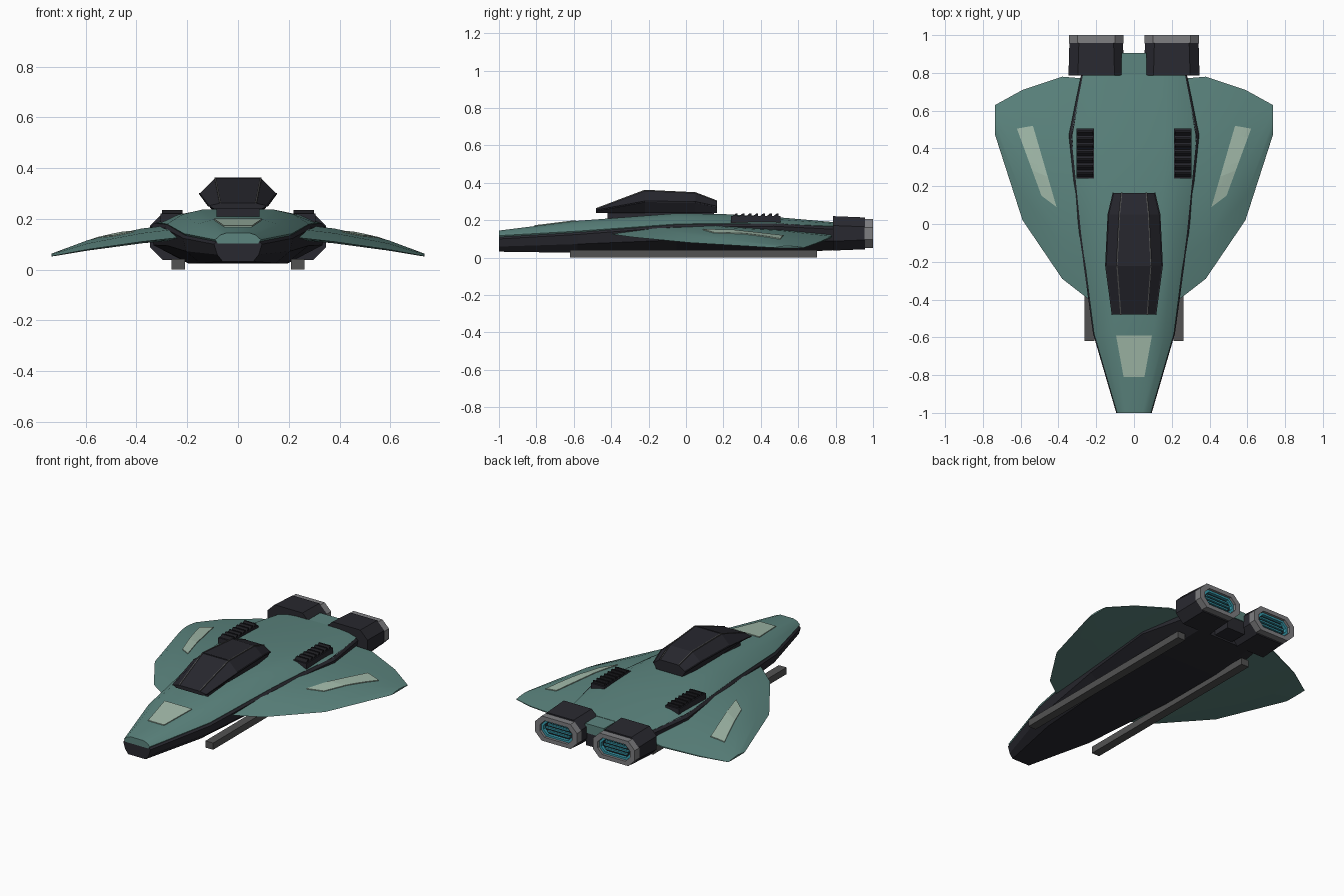
import bpy, bmesh, math
from mathutils import Vector
from mathutils.bvhtree import BVHTree

if "Cube" in bpy.data.objects:
    bpy.data.objects.remove(bpy.data.objects["Cube"])


def material(name, r, g, b):
    m = bpy.data.materials.new(name)
    m.diffuse_color = (r, g, b, 1)
    m.use_nodes = True
    m.node_tree.nodes["Principled BSDF"].inputs["Base Color"].default_value = m.diffuse_color
    return m


TEAL = material("teal_paint", 0.107, 0.235, 0.212)
DARK = material("dark_hull", 0.022, 0.022, 0.029)
GLASS = material("dark_canopy", 0.020, 0.020, 0.027)
PALE = material("pale_panel", 0.36, 0.49, 0.40)
GREY = material("nozzle_grey", 0.21, 0.21, 0.22)
SKID = material("skid_grey", 0.085, 0.085, 0.085)
GLOW = material("engine_glow", 0.04, 0.33, 0.42)
BLACK = material("vent_black", 0.012, 0.012, 0.015)


def finish(name, bm, mat, smooth=None):
    bmesh.ops.recalc_face_normals(bm, faces=bm.faces)
    me = bpy.data.meshes.new(name)
    bm.to_mesh(me)
    bm.free()
    me.materials.append(mat)
    ob = bpy.data.objects.new(name, me)
    bpy.context.collection.objects.link(ob)
    if smooth:
        bpy.ops.object.select_all(action='DESELECT')
        ob.select_set(True)
        bpy.context.view_layer.objects.active = ob
        bpy.ops.object.shade_smooth_by_angle(angle=math.radians(smooth))
    return ob


def loft(name, rings, mat, smooth=None, caps=True):
    """Skin a list of closed rings; without caps the last ring joins the first."""
    bm = bmesh.new()
    vs = [[bm.verts.new(p) for p in r] for r in rings]
    n = len(rings[0])
    pairs = list(zip(vs, vs[1:])) + ([] if caps else [(vs[-1], vs[0])])
    for a, b in pairs:
        for i in range(n):
            j = (i + 1) % n
            bm.faces.new((a[i], a[j], b[j], b[i]))
    if caps:
        bm.faces.new(vs[0])
        bm.faces.new(vs[-1])
    return finish(name, bm, mat, smooth)


def box(name, x0, x1, y0, y1, z0, z1, mat):
    ring = lambda y: [(x0, y, z0), (x1, y, z0), (x1, y, z1), (x0, y, z1)]
    return loft(name, [ring(y0), ring(y1)], mat)


def section(y, half):
    """Full cross-section from its right half, listed top to bottom."""
    return [(x, y, z) for x, z in half] + [(-x, y, z) for x, z in reversed(half)]


def octagon(cx, cz, hx, hz, c, y):
    pts = [(hx, hz - c), (hx - c, hz), (c - hx, hz), (-hx, hz - c),
           (-hx, c - hz), (c - hx, -hz), (hx - c, -hz), (hx, c - hz)]
    return [(cx + x, y, cz + z) for x, z in pts]


def decal(name, corners, target, mat, nu=4, nv=8):
    """Thin plate draped on the target from above."""
    tree = BVHTree.FromPolygons([v.co for v in target.data.vertices],
                                [p.vertices for p in target.data.polygons])
    a, b, c, d = [Vector((*p, 1)) for p in corners]
    bm = bmesh.new()
    layers = []
    for lift in (0.005, -0.003):
        g = []
        for i in range(nu + 1):
            row = []
            for j in range(nv + 1):
                p = a.lerp(b, i / nu).lerp(d.lerp(c, i / nu), j / nv)
                hit = tree.ray_cast(p, Vector((0, 0, -1)))[0]
                row.append(bm.verts.new((p.x, p.y, hit.z + lift)))
            g.append(row)
        layers.append(g)
        for i in range(nu):
            for j in range(nv):
                bm.faces.new((g[i][j], g[i + 1][j], g[i + 1][j + 1], g[i][j + 1]))
    edge = ([(i, 0) for i in range(nu)] + [(nu, j) for j in range(nv)]
            + [(i, nv) for i in range(nu, 0, -1)] + [(0, j) for j in range(nv, 0, -1)])
    t, u = layers
    for (i, j), (k, l) in zip(edge, edge[1:] + edge[:1]):
        bm.faces.new((t[i][j], t[k][l], u[k][l], u[i][j]))
    return finish(name, bm, mat)


# Upper shell: y, edge half width, edge z, top half width, top z
shell = [(-1.0, .090, .118, .045, .145), (-.58, .212, .142, .10, .197),
         (-.05, .280, .180, .14, .237), (.20, .305, .184, .15, .233),
         (.47, .332, .182, .16, .218), (.79, .270, .168, .15, .190)]
rings = []
for y, w, ze, wt, zt in shell:
    ws = wt + (w - wt) * .55
    rings.append(section(y, [(wt, zt), (ws, ze + (zt - ze) * .68), (w, ze),
                             (w - .01, ze - .014)]))
upper = loft("upper_shell", rings, TEAL, 25)

# Lower hull: y, top half width, top z, bottom half width, bottom z
lower = [(-1.0, .094, .108, .060, .032), (-.58, .217, .132, .150, .026),
         (-.05, .290, .172, .190, .024), (.47, .345, .176, .195, .024),
         (.79, .280, .160, .180, .040)]
loft("lower_hull", [section(y, [(w - .015, z + .008), (w, z - .008),
                                (w - .012, z * .55), (wb, zb)])
                    for y, w, z, wb, zb in lower], DARK)

# Tail block between the engines
box("tail_top", -.065, .065, .77, .905, .13, .188, TEAL)
box("tail_base", -.062, .062, .77, .90, .05, .13, DARK)

# Canopy: y, widest half width and z, top half width and z, bottom half width
cabin = [(-.48, .115, .252, .070, .262, .095), (-.22, .150, .300, .090, .360, .105),
         (.05, .137, .297, .077, .347, .105), (.165, .110, .272, .065, .303, .09)]
loft("canopy", [section(y, [(wt, zt), (w, z), (wb, .238 if y > -.4 else .24)])
                for y, w, z, wt, zt, wb in cabin], GLASS)
box("canopy_base", -.085, .085, -.42, .15, .20, .242, DARK)


def strut(name, a, b, r, mat):
    a, b = Vector(a), Vector(b)
    q = (b - a).to_track_quat('Z', 'Y')
    sq = [Vector((r, r, 0)), Vector((-r, r, 0)), Vector((-r, -r, 0)), Vector((r, -r, 0))]
    loft(name, [[p + q @ s for s in sq] for p in (a, b)], mat)


for s in (-1, 1):
    side = "right" if s > 0 else "left"
    # Canopy frame along ridges and belt
    for k, (p, q) in enumerate(zip(cabin, cabin[1:])):
        strut(f"{side}_canopy_ridge_{k}", (s * p[3], p[0], p[4]), (s * q[3], q[0], q[4]), .003, SKID)
        strut(f"{side}_canopy_belt_{k}", (s * p[1], p[0], p[2]), (s * q[1], q[0], q[2]), .003, DARK)

    # Wing: x, leading y, trailing y, leading z, trailing z, upper camber
    stations = [(.20, -.43, .765, .130, .125, .056), (.38, -.29, .78, .110, .110, .052),
                (.59, .02, .71, .080, .080, .037), (.735, .47, .63, .053, .053, .010)]
    rings = []
    for x, ya, yb, za, zb, h in stations:
        at = lambda t, c: (s * x, ya + (yb - ya) * t, za + (zb - za) * t + h * c)
        rings.append([at(0, 0), at(.18, .65), at(.45, 1), at(.75, .65), at(1, .08),
                      at(1, -.05), at(.6, -.12), at(.25, -.12)])
    wing = loft(f"{side}_wing", rings, TEAL, 25)
    decal(f"{side}_wing_panel", [(s * .41, .09), (s * .49, .15), (s * .62, .505), (s * .535, .52)],
          wing, PALE)

    # Louvred deck vent
    vx0, vx1 = sorted((s * .212, s * .305))
    box(f"{side}_vent_base", vx0, vx1, .24, .505, .18, .222, DARK)
    for k in range(7):
        y = .248 + k * .0365
        loft(f"{side}_vent_slat_{k}",
             [[(x, y, .221), (x, y + .028, .221), (x, y + .028, .236), (x, y + .018, .236)]
              for x in (vx0 + .006, vx1 - .006)], BLACK)

    # Landing skid
    sx0, sx1 = sorted((s * .209, s * .262))
    box(f"{side}_skid", sx0, sx1, -.62, .70, 0, .042, SKID)

    # Engine pod, nozzle ring and glowing grille
    cx, cz = s * .200, .130
    loft(f"{side}_engine", [octagon(cx, cz, hx, hz, .05, y) for hx, hz, y in
                            ((.147, .092, .785), (.142, .085, .958))], DARK)
    loft(f"{side}_nozzle", [octagon(cx, cz, hx, hz, c, y) for hx, hz, c, y in
                            ((.145, .077, .045, .955), (.145, .077, .045, 1.0),
                             (.112, .052, .033, 1.0), (.112, .052, .033, .955))],
         GREY, caps=False)
    loft(f"{side}_nozzle_back", [octagon(cx, cz, .115, .055, .033, y) for y in (.950, .966)], BLACK)
    loft(f"{side}_glow_ring", [octagon(cx, cz, hx, hz, c, y) for hx, hz, c, y in
                               ((.111, .051, .033, .965), (.111, .051, .033, .985),
                                (.098, .039, .028, .985), (.098, .039, .028, .965))],
         GLOW, caps=False)
    for k in (-1, 0, 1):
        z, hw = cz + k * .021, .088 - abs(k) * .012
        box(f"{side}_glow_bar_{k + 1}", cx - hw, cx + hw, .964, .978, z - .005, z + .005, GLOW)

# Canopy cross frame
p = cabin[1]
strut("canopy_cross_frame", (-p[3], p[0], p[4]), (p[3], p[0], p[4]), .003, DARK)

# Pale nose panel
decal("nose_panel", [(-.055, -.81), (.055, -.81), (.095, -.59), (-.095, -.59)], upper, PALE)
